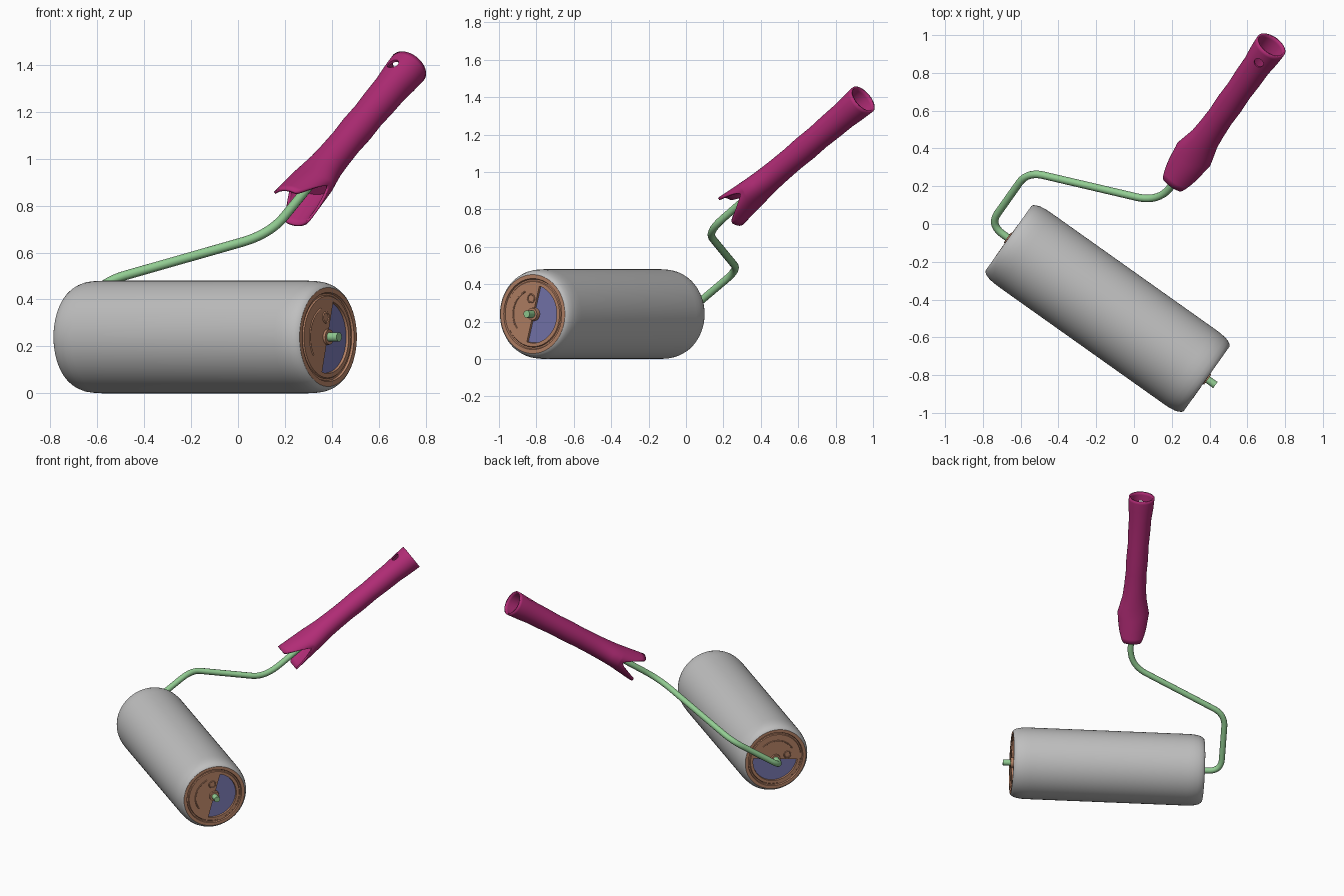
import bpy, bmesh, math
from mathutils import Vector, Matrix

if "Cube" in bpy.data.objects:
    bpy.data.objects.remove(bpy.data.objects["Cube"])

# Tool frame: x along the roller, y along the handle, z square to both
ACROSS = Vector((0.816, -0.579, 0)).normalized()
LIFT = math.radians(34.6)
FLAT = Vector((0.579, 0.816, 0)).normalized()
ALONG = FLAT * math.cos(LIFT) + Vector((0, 0, math.sin(LIFT)))
UP = ACROSS.cross(ALONG)
FRAME = Matrix((ACROSS, ALONG, UP)).transposed().to_4x4()
FRAME.translation = (-0.14, -0.4475, 0.24)
HALF = 0.643
GRIP_X, GRIP_Z = -0.10, 0.015


def material(name, color):
    m = bpy.data.materials.new(name)
    m.use_nodes = True
    m.diffuse_color = (*color, 1)
    m.node_tree.nodes["Principled BSDF"].inputs["Base Color"].default_value = (*color, 1)
    return m


GREY = material("roller grey", (0.52, 0.52, 0.52))
BROWN = material("cap brown", (0.46, 0.22, 0.13))
BLUE = material("cap blue", (0.18, 0.18, 0.42))
GREEN = material("wire green", (0.29, 0.61, 0.29))
PINK = material("handle magenta", (0.44, 0.025, 0.18))


def finish(obj, angle=35):
    obj.matrix_world = FRAME
    bpy.ops.object.select_all(action="DESELECT")
    obj.select_set(True)
    bpy.context.view_layer.objects.active = obj
    bpy.ops.object.shade_smooth_by_angle(angle=math.radians(angle))


def make(name, bm, mats):
    mesh = bpy.data.meshes.new(name)
    bm.to_mesh(mesh)
    bm.free()
    for m in mats:
        mesh.materials.append(m)
    obj = bpy.data.objects.new(name, mesh)
    bpy.context.collection.objects.link(obj)
    return obj


def skin(rings):
    """Join equal rings of points with quads."""
    bm = bmesh.new()
    rows = [[bm.verts.new(p) for p in ring] for ring in rings]
    n = len(rows[0])
    for a, b in zip(rows, rows[1:]):
        for i in range(n):
            j = (i + 1) % n
            bm.faces.new((a[i], a[j], b[j], b[i]))
    bmesh.ops.remove_doubles(bm, verts=bm.verts, dist=1e-5)
    return bm


def lathe(profile, n=72):
    turns = [2 * math.pi * i / n for i in range(n)]
    return skin([[(x, r * math.cos(t), r * math.sin(t)) for t in turns] for x, r in profile])


def tube(name, points, radius, mat):
    curve = bpy.data.curves.new(name, "CURVE")
    curve.dimensions = "3D"
    curve.bevel_depth = radius
    curve.bevel_resolution = 4
    curve.use_fill_caps = True
    line = curve.splines.new("POLY")
    line.points.add(len(points) - 1)
    for p, co in zip(line.points, points):
        p.co = (*co, 1)
    curve.materials.append(mat)
    obj = bpy.data.objects.new(name, curve)
    bpy.context.collection.objects.link(obj)
    bpy.ops.object.select_all(action="DESELECT")
    obj.select_set(True)
    bpy.context.view_layer.objects.active = obj
    bpy.ops.object.convert(target="MESH")
    finish(bpy.context.object, 50)


# Roller sleeve with rounded shoulders
half = [(HALF, 0.21), (0.637, 0.219), (0.622, 0.228), (0.60, 0.235), (0.565, 0.239), (0.53, 0.24)]
sleeve = lathe(half + [(-x, r) for x, r in reversed(half)])
bmesh.ops.recalc_face_normals(sleeve, faces=sleeve.faces)
finish(make("roller_sleeve", sleeve, [GREY]))

# End caps: rim, groove, disc with a sunken half and a hub collar
CAP = [(HALF, 0.211), (HALF, 0.19), (0.634, 0.186), (0.634, 0.178), (0.640, 0.174),
       (0.640, 0.155), (0.640, 0.034), (0.650, 0.032), (0.650, 0)]
for side, name, turn in ((1, "right_cap", -50), (-1, "left_cap", -114)):
    bm = lathe([(side * x, r) for x, r in CAP])
    for f in bm.faces:
        f.normal_update()
        if f.normal.x * side < 0:
            f.normal_flip()
    toward = Vector((0, math.cos(math.radians(turn)), math.sin(math.radians(turn))))
    sunk = []
    for f in bm.faces:
        c = f.calc_center_median()
        radius = math.hypot(c.y, c.z)
        if 0.05 < radius < 0.15 and c.dot(toward) > 0:
            sunk.append(f)
    bmesh.ops.inset_region(bm, faces=sunk, thickness=0.002, depth=-0.012, use_even_offset=True)
    for f in sunk:
        f.material_index = 1
    finish(make(name, bm, [BROWN, BLUE]))

    # Raised rib and ring on the plain half of the cap
    base = math.radians(turn + 180)

    def on_cap(r, a):
        return (side * 0.640, r * math.cos(base + a), r * math.sin(base + a))

    tube(name + "_rib", [on_cap(0.13, -0.9 + 0.09 * i) for i in range(21)], 0.004, BROWN)
    cx, cy, cz = on_cap(0.085, -1.15 * side)
    tube(name + "_ring", [(cx, cy + 0.022 * math.cos(a), cz + 0.022 * math.sin(a))
                          for a in [math.pi * i / 8 for i in range(17)]], 0.004, BROWN)

# Bent wire arm running through the roller into the handle
corners = [Vector(p) for p in ((0.70, 0, 0), (-0.766, 0, 0), (-0.766, 0.42, 0),
                               (GRIP_X, 0.757, 0.01), (GRIP_X, 1.16, GRIP_Z))]
path = [corners[0]]
for before, c, after, cut in zip(corners, corners[1:], corners[2:], (0.09, 0.09, 0.13)):
    a = c + (before - c).normalized() * cut
    b = c + (after - c).normalized() * cut
    for i in range(11):
        t = i / 10
        path.append(a * (1 - t) ** 2 + c * 2 * t * (1 - t) + b * t * t)
path.append(corners[-1])
tube("wire_arm", path, 0.02, GREEN)

# Handle shell: (distance from the open end, half width, half height)
stations = [(0, 0.086, 0.084), (0.02, 0.086, 0.083), (0.08, 0.083, 0.08), (0.16, 0.075, 0.074),
            (0.26, 0.074, 0.072), (0.36, 0.070, 0.068), (0.46, 0.073, 0.070), (0.56, 0.070, 0.067),
            (0.66, 0.074, 0.068), (0.74, 0.080, 0.070), (0.80, 0.093, 0.072), (0.86, 0.106, 0.075)]
COUNT = 64
turns = [2 * math.pi * i / COUNT for i in range(COUNT)]
rings = [[(GRIP_X + w * math.cos(t), 2.0 - d, GRIP_Z + h * math.sin(t)) for t in turns]
         for d, w, h in stations]

# Split jaw: the upper and lower lips reach past the side notches and flare
for k in [i / 6 for i in range(1, 7)]:
    ring = []
    for t in turns:
        reach = 0.03 + 0.16 * min(1, abs(math.sin(t)) / 0.8) ** 1.3
        width = 0.106 - 0.006 * k
        height = 0.075 + 0.022 * k
        ring.append((GRIP_X + width * math.cos(t), 1.14 - k * reach, GRIP_Z + height * math.sin(t)))
    rings.append(ring)
bm = skin(rings)
bmesh.ops.recalc_face_normals(bm, faces=bm.faces)
handle = make("handle", bm, [PINK])
shell = handle.modifiers.new("wall", "SOLIDIFY")
shell.thickness = 0.011
shell.offset = -1

# Hanging hole in the upper wall
bm = bmesh.new()
bmesh.ops.create_cone(bm, cap_ends=True, segments=24, radius1=0.026, radius2=0.026, depth=0.12,
                      matrix=Matrix.Translation((GRIP_X, 1.915, GRIP_Z + 0.08)))
cutter = make("hole_cutter", bm, [PINK])
cutter.matrix_world = FRAME
cutter.hide_render = True
handle.matrix_world = FRAME
hole = handle.modifiers.new("hole", "BOOLEAN")
hole.operation = "DIFFERENCE"
hole.object = cutter
bpy.context.view_layer.update()
finish(handle, 40)
for mod in ("wall", "hole"):
    if mod in handle.modifiers:
        bpy.ops.object.modifier_apply(modifier=mod)
bpy.data.objects.remove(cutter)

# Web that holds the wire inside the jaw
bm = bmesh.new()
shape = Matrix.Translation((GRIP_X, 1.15, GRIP_Z)) @ Matrix.Diagonal((0.098, 1, 0.068, 1))
bmesh.ops.create_cone(bm, cap_ends=True, segments=32, radius1=1, radius2=1, depth=0.02,
                      matrix=shape @ Matrix.Rotation(math.pi / 2, 4, "X"))
finish(make("handle_web", bm, [PINK]))
